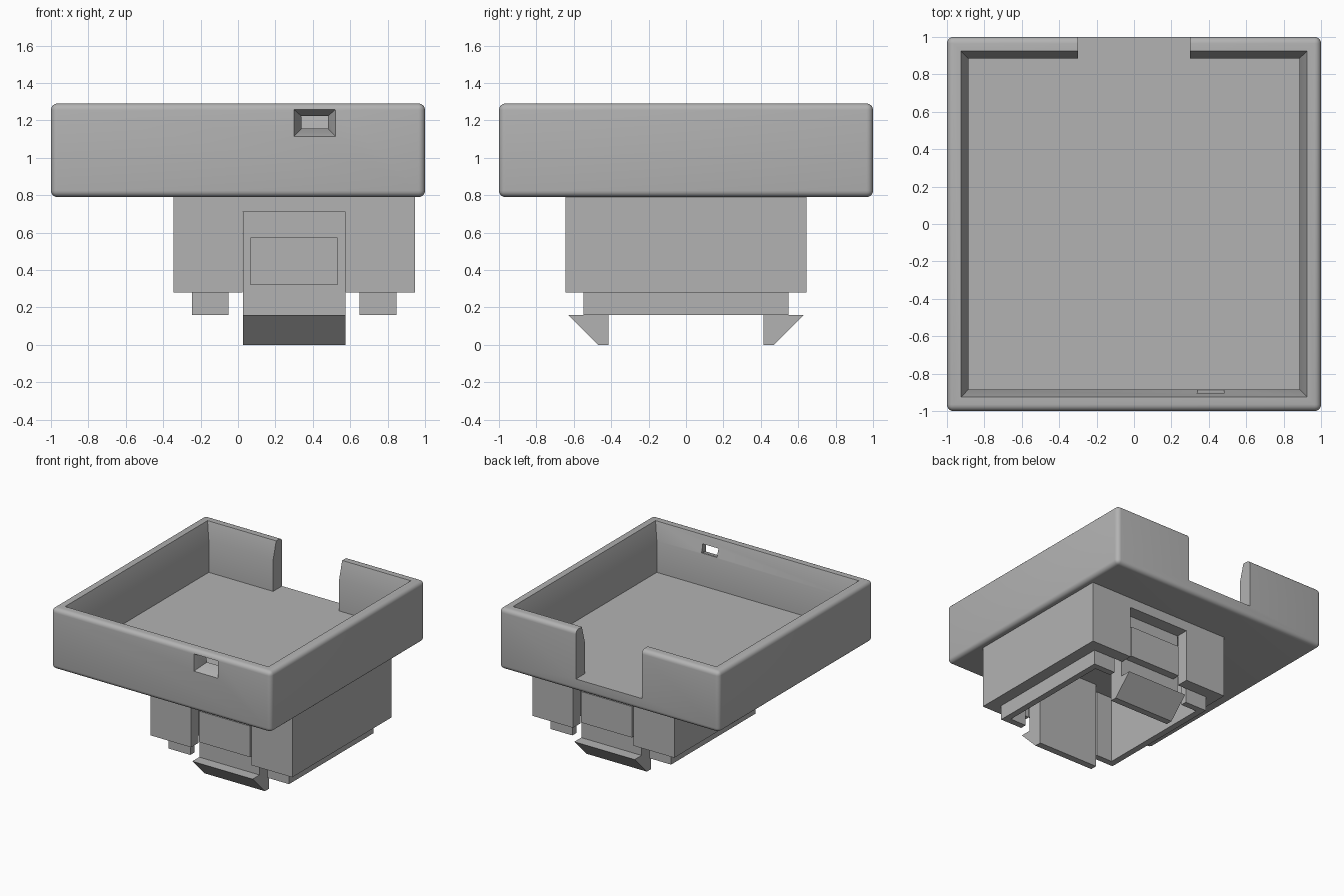
import bpy, bmesh, math

if "Cube" in bpy.data.objects:
    bpy.data.objects.remove(bpy.data.objects["Cube"])

grey = bpy.data.materials.new("plain grey")
grey.use_nodes = True
grey.diffuse_color = (0.45, 0.45, 0.45, 1)
grey.node_tree.nodes["Principled BSDF"].inputs["Base Color"].default_value = (0.45, 0.45, 0.45, 1)

PLUG_X = 0.3  # centre line of the plug


def finish(name, bm):
    bmesh.ops.recalc_face_normals(bm, faces=bm.faces)
    mesh = bpy.data.meshes.new(name)
    bm.to_mesh(mesh)
    bm.free()
    mesh.materials.append(grey)
    obj = bpy.data.objects.new(name, mesh)
    bpy.context.collection.objects.link(obj)
    return obj


def loft(name, rings):
    """Closed solid through equally sized rings of points."""
    bm = bmesh.new()
    loops = [[bm.verts.new(p) for p in ring] for ring in rings]
    n = len(loops[0])
    for a, b in zip(loops, loops[1:]):
        for i in range(n):
            j = (i + 1) % n
            bm.faces.new((a[i], a[j], b[j], b[i]))
    bm.faces.new(loops[0])
    bm.faces.new(loops[-1])
    return finish(name, bm)


def rect(x0, x1, y0, y1, z):
    return [(x0, y0, z), (x1, y0, z), (x1, y1, z), (x0, y1, z)]


def box(name, x0, x1, y0, y1, z0, z1):
    return loft(name, [rect(x0, x1, y0, y1, z0), rect(x0, x1, y0, y1, z1)])


def activate(obj):
    bpy.ops.object.select_all(action='DESELECT')
    obj.select_set(True)
    bpy.context.view_layer.objects.active = obj


def cut(obj, cutter):
    activate(obj)
    mod = obj.modifiers.new("cut", 'BOOLEAN')
    mod.operation = 'DIFFERENCE'
    mod.solver = 'EXACT'
    mod.object = cutter
    bpy.ops.object.modifier_apply(modifier=mod.name)
    bpy.data.objects.remove(cutter)


# Tray with rounded outside edges
tray = box("tray", -1, 1, -1, 1, 0.79, 1.29)
activate(tray)
bevel = tray.modifiers.new("round", 'BEVEL')
bevel.width = 0.035
bevel.segments = 5
bpy.ops.object.modifier_apply(modifier=bevel.name)

# Tray cavity, its walls thinning toward the rim
levels = [(0.885, 0.89), (0.885, 1.15), (0.924, 1.29), (0.924, 1.4)]
cut(tray, loft("cavity_cutter", [rect(-w, w, -w, w, z) for w, z in levels]))

# Opening in the back wall
cut(tray, box("notch_cutter", -0.3, 0.3, 0.8, 1.1, 0.89, 1.4))


# Funnel-shaped window in the front wall
def window_ring(y, x0, x1, z0, z1):
    return [(x0, y, z0), (x1, y, z0), (x1, y, z1), (x0, y, z1)]


cut(tray, loft("window_cutter", [
    window_ring(-1.1, 0.3, 0.52, 1.115, 1.257),
    window_ring(-1.0, 0.3, 0.52, 1.115, 1.257),
    window_ring(-0.9, 0.34, 0.48, 1.157, 1.222),
    window_ring(-0.8, 0.34, 0.48, 1.157, 1.222)]))
activate(tray)
bpy.ops.object.shade_smooth_by_angle(angle=math.radians(30))


# Hollow plug housing under the tray
def plug_box(name, half_x, half_y, z0, z1):
    return box(name, PLUG_X - half_x, PLUG_X + half_x, -half_y, half_y, z0, z1)


housing = plug_box("plug_housing", 0.645, 0.645, 0.28, 0.8)
cut(housing, plug_box("housing_cutter", 0.546, 0.546, 0.2, 0.71))
cut(housing, plug_box("clip_slot_cutter", 0.275, 0.8, 0.2, 0.71))

# Inner skirt, open where the clips pass
skirt = plug_box("inner_skirt", 0.547, 0.547, 0.16, 0.715)
cut(skirt, plug_box("skirt_hollow_cutter", 0.495, 0.495, 0.1, 0.8))
cut(skirt, plug_box("skirt_gap_cutter", 0.35, 0.7, 0.1, 0.8))

# Snap clips with a hook and a raised pad, front and back
clip_profile = [(0.415, 0), (0.47, 0), (0.63, 0.16), (0.54, 0.16), (0.54, 0.715), (0.415, 0.715)]
for side, label in ((-1, "front"), (1, "back")):
    loft(label + "_clip", [[(x, side * y, z) for y, z in clip_profile]
                           for x in (PLUG_X - 0.274, PLUG_X + 0.274)])
    near, far = sorted((side * 0.535, side * 0.605))
    box(label + "_clip_pad", PLUG_X - 0.232, PLUG_X + 0.232, near, far, 0.32, 0.575)
